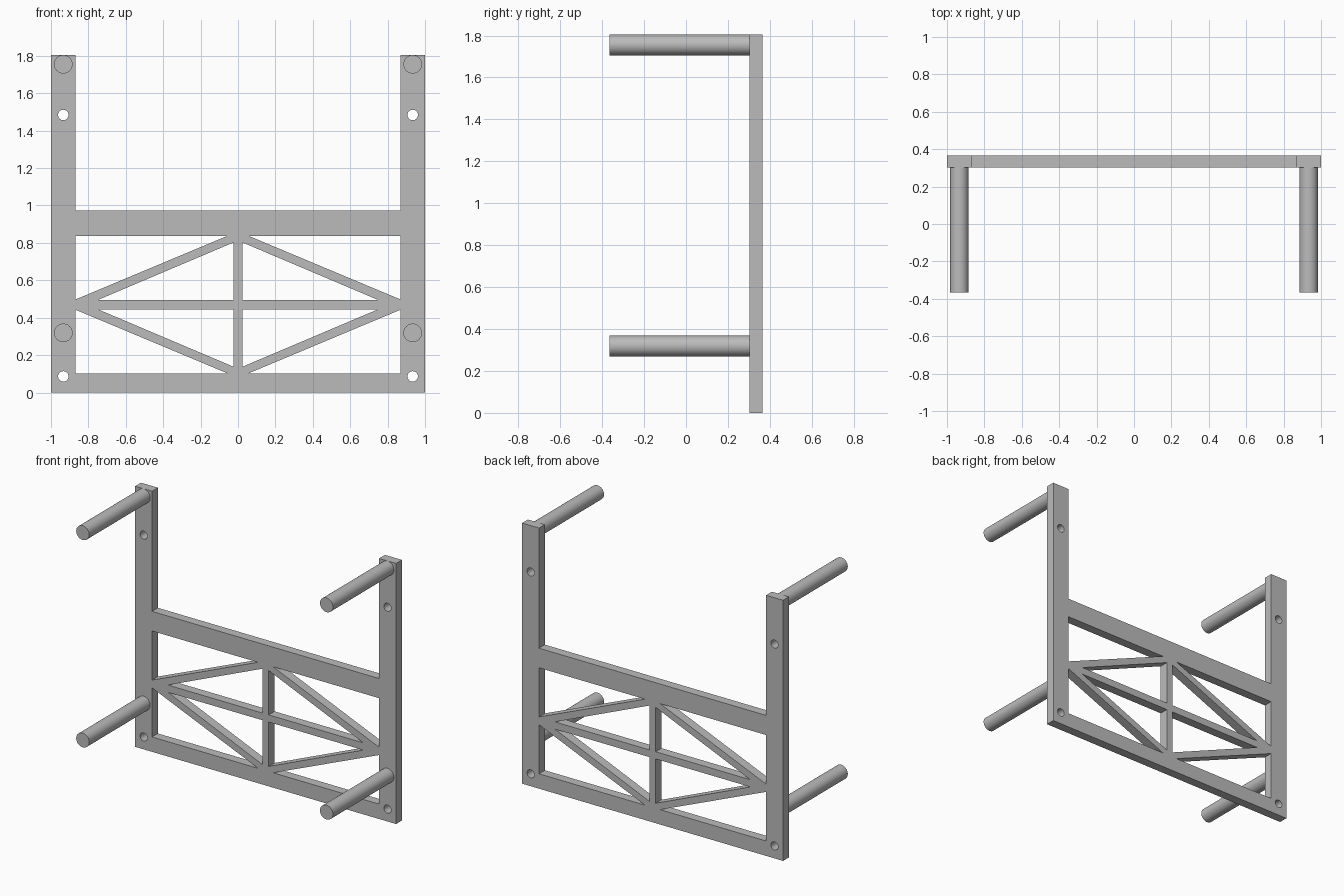
import bpy
import math
from mathutils import Matrix

cube = bpy.data.objects.get("Cube")
if cube:
    bpy.data.objects.remove(cube, do_unlink=True)

HEIGHT = 1.805
BACK, FACE = 0.366, 0.302      # rear and front planes of the frame
POST_IN = 0.87                 # inner side of the posts
BEAM_LOW, BEAM_TOP = 0.837, 0.973
MID = 0.47                     # height of the truss centre line
POST_X = 0.934                 # centre line of the posts

grey = bpy.data.materials.new("plain grey")
grey.use_nodes = True
color = (0.5, 0.5, 0.5, 1)
grey.diffuse_color = color
grey.node_tree.nodes["Principled BSDF"].inputs["Base Color"].default_value = color


def circle(x, z, r, n=32):
    return [(x + r * math.cos(2 * math.pi * i / n),
             z + r * math.sin(2 * math.pi * i / n)) for i in range(n)]


def smooth(obj):
    bpy.ops.object.select_all(action='DESELECT')
    obj.select_set(True)
    bpy.context.view_layer.objects.active = obj
    bpy.ops.object.shade_smooth_by_angle(angle=math.radians(30))


# Frame outline: two posts joined by the lower panel
loops = [[(-1, 0), (1, 0), (1, HEIGHT), (POST_IN, HEIGHT), (POST_IN, BEAM_TOP),
          (-POST_IN, BEAM_TOP), (-POST_IN, HEIGHT), (-1, HEIGHT)]]

# Truss openings, mirrored into four quarters around the centre
half = BEAM_LOW - MID
corner = [(POST_IN, 0.027), (POST_IN, half), (0.058, half)]
inner = [(0.024, 0.025), (0.749, 0.025), (0.024, 0.332)]
for sx in (-1, 1):
    for sz in (-1, 1):
        for tri in (corner, inner):
            loops.append([(sx * x, MID + sz * z) for x, z in tri])
    # Screw holes
    for z in (0.086, 1.484):
        loops.append(circle(sx * POST_X, z, 0.028))

# Filled flat curve, extruded to the frame thickness
curve = bpy.data.curves.new("frame_profile", 'CURVE')
curve.dimensions = '2D'
curve.fill_mode = 'BOTH'
curve.extrude = (BACK - FACE) / 2
for pts in loops:
    spline = curve.splines.new('POLY')
    spline.points.add(len(pts) - 1)
    for p, (x, z) in zip(spline.points, pts):
        p.co = (x, z, 0, 1)
    spline.use_cyclic_u = True
frame = bpy.data.objects.new("truss_frame", curve)
bpy.context.collection.objects.link(frame)
frame.matrix_world = (Matrix.Translation((0, (BACK + FACE) / 2, 0))
                      @ Matrix.Rotation(math.pi / 2, 4, 'X'))
bpy.ops.object.select_all(action='DESELECT')
frame.select_set(True)
bpy.context.view_layer.objects.active = frame
bpy.ops.object.convert(target='MESH')
frame = bpy.context.view_layer.objects.active
frame.data.materials.clear()
frame.data.materials.append(grey)
smooth(frame)

# Round pegs reaching forward from the posts
for side, sx in (("left", 1), ("right", -1)):
    for level, z in (("lower", 0.319), ("upper", 1.755)):
        bpy.ops.mesh.primitive_cylinder_add(
            vertices=48, radius=0.0495, depth=FACE + BACK,
            location=(sx * POST_X, (FACE - BACK) / 2, z),
            rotation=(math.pi / 2, 0, 0))
        peg = bpy.context.object
        peg.name = f"{level}_{side}_peg"
        peg.data.materials.append(grey)
        smooth(peg)
